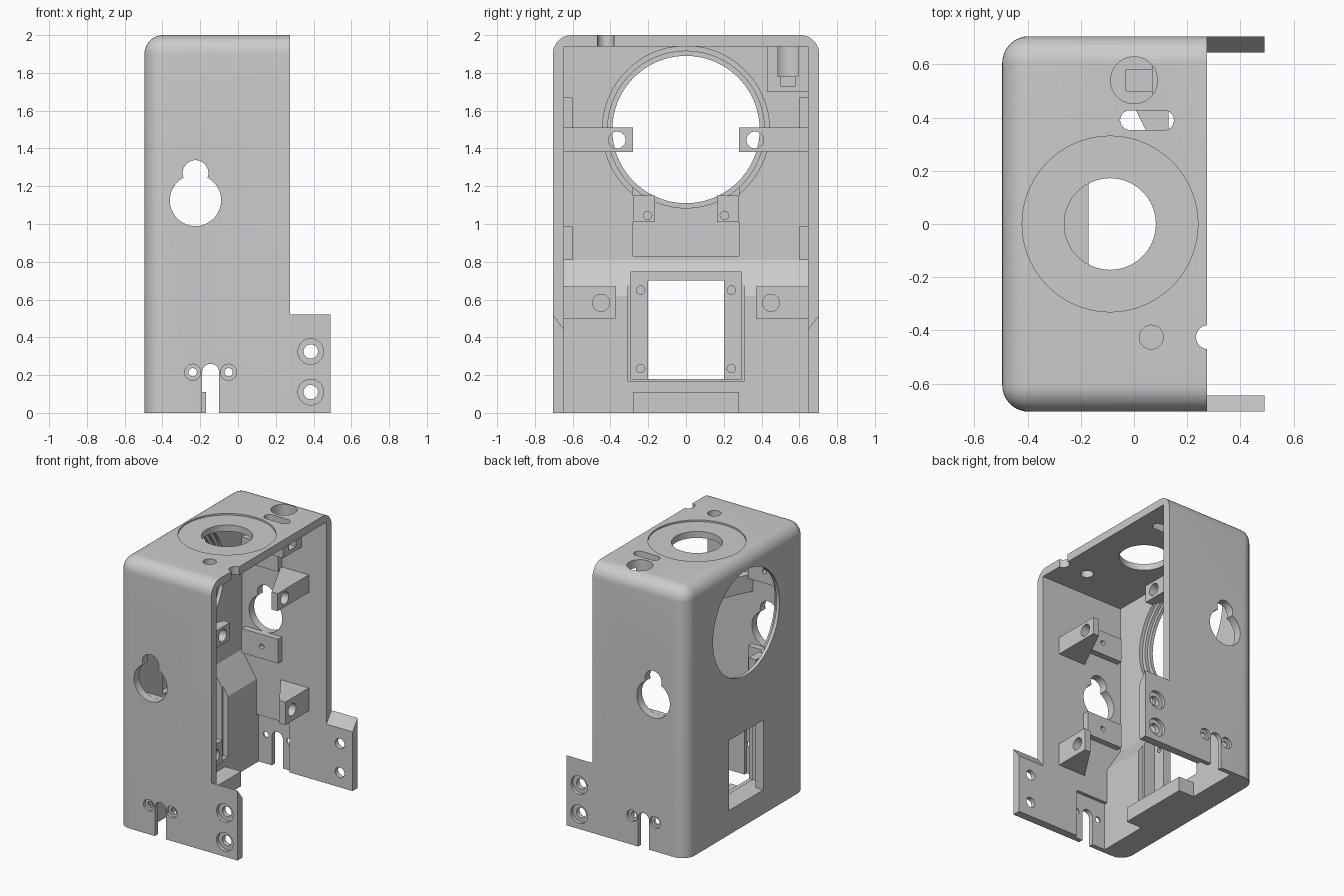
import bpy, bmesh
from math import sin, cos, pi, radians
from mathutils import Vector

cube = bpy.data.objects.get("Cube")
if cube:
    bpy.data.objects.remove(cube)

grey = bpy.data.materials.new("light grey")
grey.use_nodes = True
grey.diffuse_color = (0.6, 0.6, 0.6, 1)
grey.node_tree.nodes["Principled BSDF"].inputs["Base Color"].default_value = (0.6, 0.6, 0.6, 1)


def prism(name, pts, axis, lo, hi):
    """Extrude a 2D outline along an axis from lo to hi."""
    place = {"X": lambda a, b, t: (t, a, b),
             "Y": lambda a, b, t: (a, t, b),
             "Z": lambda a, b, t: (a, b, t)}[axis]
    bm = bmesh.new()
    ends = [[bm.verts.new(place(a, b, t)) for a, b in pts] for t in (lo, hi)]
    n = len(pts)
    for ring in ends:
        bm.faces.new(ring)
    for i in range(n):
        j = (i + 1) % n
        bm.faces.new((ends[0][i], ends[0][j], ends[1][j], ends[1][i]))
    bmesh.ops.recalc_face_normals(bm, faces=bm.faces)
    mesh = bpy.data.meshes.new(name)
    bm.to_mesh(mesh)
    bm.free()
    mesh.materials.append(grey)
    ob = bpy.data.objects.new(name, mesh)
    bpy.context.collection.objects.link(ob)
    return ob


def rect(a0, a1, b0, b1):
    return [(a0, b0), (a1, b0), (a1, b1), (a0, b1)]


def circle(a, b, r, n=48):
    return [(a + r * cos(2 * pi * i / n), b + r * sin(2 * pi * i / n)) for i in range(n)]


def capsule(a0, a1, b, r, n=16):
    right = [(a1 + r * sin(pi * i / n), b - r * cos(pi * i / n)) for i in range(n + 1)]
    left = [(a0 - r * sin(pi * i / n), b + r * cos(pi * i / n)) for i in range(n + 1)]
    return right + left


def cut(target, pts, axis, lo, hi):
    """Subtract an extruded outline from the target."""
    tool = prism("cutter", pts, axis, lo, hi)
    tool.hide_render = True
    mod = target.modifiers.new("cut", "BOOLEAN")
    mod.operation, mod.solver, mod.object = "DIFFERENCE", "EXACT", tool
    bpy.context.view_layer.objects.active = target
    bpy.ops.object.modifier_apply(modifier=mod.name)
    bpy.data.objects.remove(tool)


def smooth(ob):
    bpy.ops.object.select_all(action="DESELECT")
    ob.select_set(True)
    bpy.context.view_layer.objects.active = ob
    bpy.ops.object.shade_smooth_by_angle(angle=radians(30))


X0, X1, XF = -0.495, 0.275, 0.49   # closed side, open side, flange end
Y, YI = 0.705, 0.645               # outer and inner wall faces

# Outer housing with rounded closed-side and top edges
housing = prism("housing", rect(X0, X1, -Y, Y), "Z", 0, 2)
bm = bmesh.new()
bm.from_mesh(housing.data)
round_edges = []
for e in bm.edges:
    mid = (e.verts[0].co + e.verts[1].co) / 2
    on_left, on_side, on_top = mid.x < X0 + .01, abs(mid.y) > Y - .01, mid.z > 1.99
    if on_left + on_side + on_top == 2:
        round_edges.append(e)
bmesh.ops.bevel(bm, geom=round_edges, offset=0.1, segments=10, profile=0.5, affect="EDGES")
bm.to_mesh(housing.data)
bm.free()

# Cavity with the thicker lower panel left in place
cut(housing, [(-0.42, 1.94), (-0.42, 0.81), (-0.30, 0.62), (-0.30, -0.1), (0.6, -0.1), (0.6, 1.94)],
    "Y", -YI, YI)

# Large round opening with stepped rebate and the slot under it
cut(housing, circle(0, 1.5, 0.39, 96), "X", -0.6, -0.3)
cut(housing, circle(0, 1.5, 0.415, 96), "X", -0.47, -0.415)
cut(housing, circle(0, 1.5, 0.442, 96), "X", -0.447, -0.415)
cut(housing, rect(-0.28, 0.28, 0.83, 1.2), "X", -0.46, -0.41)

# Square window with its inner frame recess and screw holes
cut(housing, rect(-0.31, 0.31, 0.17, 0.76), "X", -0.34, -0.2)
cut(housing, rect(-0.295, 0.295, 0.18, 0.745), "X", -0.43, -0.2)
cut(housing, rect(-0.2, 0.2, 0.18, 0.7), "X", -0.6, -0.2)
for y in (-0.24, 0.24):
    for z in (0.235, 0.65):
        cut(housing, circle(y, z, 0.022, 20), "X", -0.475, -0.3)

# Keyholes, cable slots and screw holes through both side walls
cut(housing, circle(-0.225, 1.125, 0.136), "Y", -1, 1)
cut(housing, circle(-0.225, 1.27, 0.068), "Y", -1, 1)
arch = [(-0.145 + 0.045 * cos(pi * i / 16), 0.215 + 0.045 * sin(pi * i / 16)) for i in range(17)]
cut(housing, [(-0.19, -0.1), (-0.10, -0.1)] + arch, "Y", -1, 1)
for side in (-1, 1):
    cut(housing, rect(-0.30, -0.03, -0.1, 0.36), "Y", *sorted((side * 0.6, side * 0.67)))
for x in (-0.24, -0.05):
    cut(housing, circle(x, 0.215, 0.022, 24), "Y", -1, 1)
    for side in (-1, 1):
        cut(housing, circle(x, 0.215, 0.043, 24), "Y", *sorted((side * 0.685, side)))

# Top openings
cut(housing, circle(-0.09, 0, 0.33, 96), "Z", 1.988, 2.1)
cut(housing, circle(-0.09, 0, 0.172, 64), "Z", 1.9, 2.1)
cut(housing, circle(0.065, -0.425, 0.045, 32), "Z", 1.9, 2.1)
cut(housing, circle(0.278, -0.425, 0.045, 32), "Z", 1.9, 2.1)
cut(housing, circle(0, 0.54, 0.088), "Z", 1.9, 2.1)
cut(housing, capsule(-0.015, 0.113, 0.39, 0.037), "Z", 1.9, 2.1)
smooth(housing)

# Sill bar at the bottom of the closed panel
prism("sill_bar", rect(-0.28, 0.28, 0, 0.11), "X", -0.30, -0.17)

# Switch bracket hanging under the top
bracket = prism("switch_bracket", rect(-0.11, 0.07, 0.43, YI), "Z", 1.70, 1.94)
cut(bracket, circle(0, 0.54, 0.088), "Z", 1.78, 2)
cut(bracket, rect(0.50, 0.58, 1.73, 2), "X", -0.03, 0.2)
smooth(bracket)

for side, label in ((-1, "front"), (1, "back")):
    def span(a, b):
        return sorted((side * a, side * b))

    # Flange with sloped top and counterbored holes
    flange = prism(label + "_flange",
                   [(side * Y, 0), (side * Y, 0.52), (side * YI, 0.44), (side * YI, 0)], "X", X1, XF)
    for z in (0.11, 0.325):
        cut(flange, circle(0.385, z, 0.038, 32), "Y", -1, 1)
        cut(flange, circle(0.385, z, 0.068, 32), "Y", *span(0.68, 1))
    smooth(flange)

    # Wedge mounts with screw holes
    for part, tip, z0, z1, hy, hz, depth in (("upper", 0.28, 1.38, 1.51, 0.365, 1.445, -0.3),
                                             ("lower", 0.37, 0.50, 0.67, 0.45, 0.583, 0.07)):
        outline = [(0.13, side * YI), (-0.1, side * YI), (0.08, side * tip), (0.13, side * tip)]
        wedge = prism(f"{label}_{part}_mount", outline, "Z", z0, z1)
        cut(wedge, circle(side * hy, hz, 0.045, 32), "X", depth, 0.3)
        smooth(wedge)

    # Pads above and below the keyhole
    for part, z0 in (("upper", 1.49), ("lower", 0.81)):
        pad = prism(f"{label}_{part}_pad", rect(-0.39, -0.09, z0, z0 + 0.18), "Y", *span(0.60, YI))
        cut(pad, circle(-0.225, z0 + 0.09, 0.018, 20), "Y", *span(0.5, 0.63))
        smooth(pad)

    # Screw lug below the round opening
    lug = prism(label + "_lug", rect(*span(0.165, 0.28), 1.01, 1.15), "X", -0.46, -0.40)
    cut(lug, circle(side * 0.203, 1.045, 0.022, 20), "X", -0.44, -0.3)
    smooth(lug)
